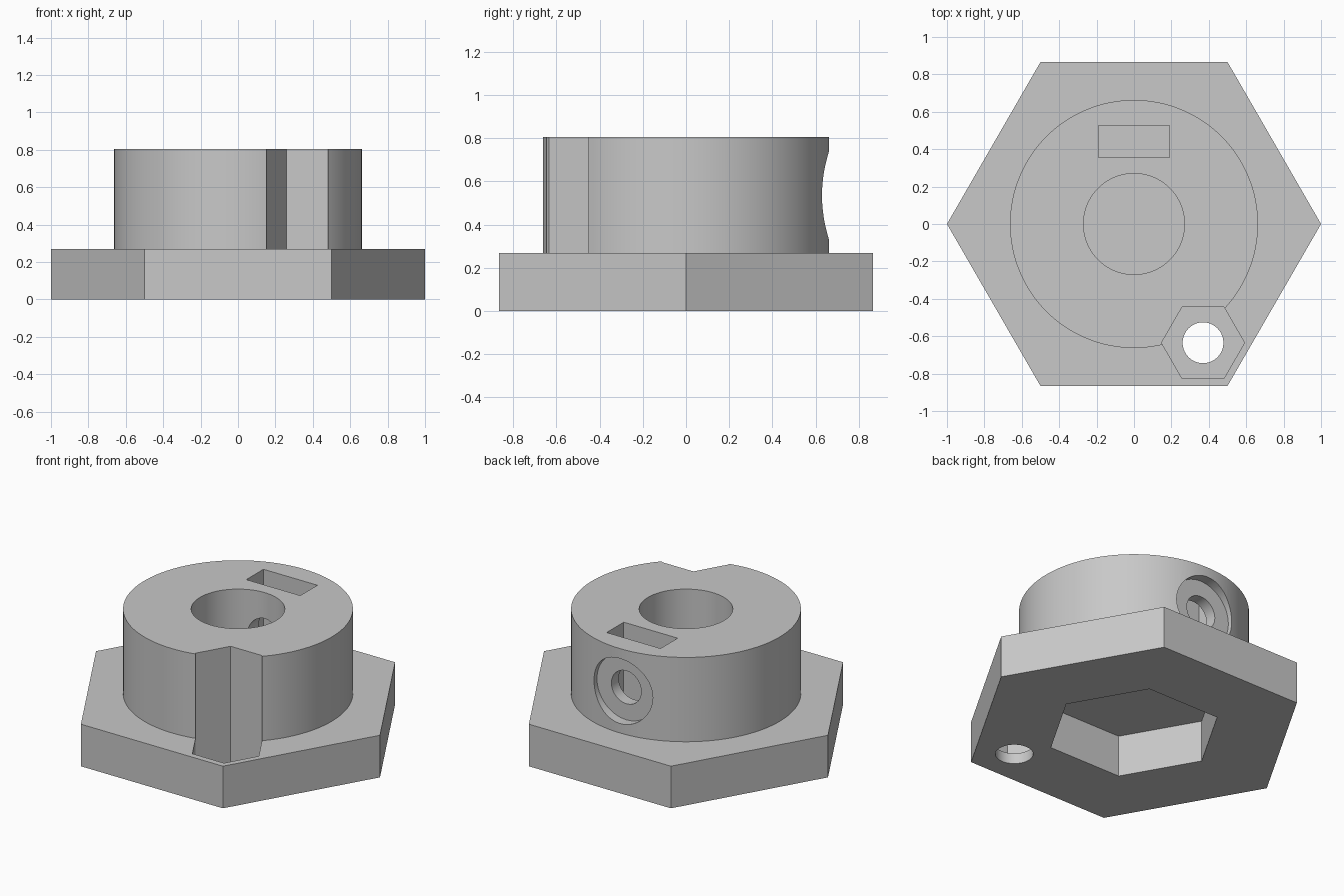
import bpy
from math import radians

old = bpy.data.objects.get("Cube")
if old:
    bpy.data.objects.remove(old, do_unlink=True)

grey = bpy.data.materials.new("plain grey")
grey.use_nodes = True
colour = (0.58, 0.58, 0.58, 1)
grey.diffuse_color = colour
grey.node_tree.nodes["Principled BSDF"].inputs["Base Color"].default_value = colour


def finish(ob, name):
    ob.name = name
    ob.data.materials.append(grey)
    return ob


def prism(name, sides, radius, x, y, z0, z1):
    """Upright prism with a corner pointing along +x."""
    bpy.ops.mesh.primitive_cylinder_add(
        vertices=sides, radius=radius, depth=z1 - z0,
        location=(x, y, (z0 + z1) / 2), rotation=(0, 0, radians(90)))
    return finish(bpy.context.object, name)


def cross_hole(name, radius, y0, y1, z):
    """Round cutter lying along y."""
    bpy.ops.mesh.primitive_cylinder_add(
        vertices=64, radius=radius, depth=y1 - y0,
        location=(0, (y0 + y1) / 2, z), rotation=(radians(90), 0, 0))
    return finish(bpy.context.object, name)


def box(name, x0, x1, y0, y1, z0, z1):
    bpy.ops.mesh.primitive_cube_add(
        size=1, location=((x0 + x1) / 2, (y0 + y1) / 2, (z0 + z1) / 2))
    ob = bpy.context.object
    ob.scale = (x1 - x0, y1 - y0, z1 - z0)
    return finish(ob, name)


def combine(body, tool, operation):
    tool.hide_render = True
    mod = body.modifiers.new(tool.name, 'BOOLEAN')
    mod.operation = operation
    mod.solver = 'EXACT'
    mod.object = tool
    bpy.context.view_layer.objects.active = body
    bpy.ops.object.modifier_apply(modifier=mod.name)
    bpy.data.objects.remove(tool, do_unlink=True)


BASE, TOP, MID = 0.268, 0.805, 0.535

# Hexagonal flange with a round hub on top
body = prism("hex_flange_hub", 6, 1, 0, 0, 0, BASE)
combine(body, prism("hub", 128, 0.663, 0, 0, 0.1, TOP), 'UNION')

# Blind bore in the top and hexagonal socket in the underside
combine(body, prism("bore", 96, 0.27, 0, 0, 0.285, 1), 'DIFFERENCE')
combine(body, prism("bottom_socket", 6, 0.51, 0, 0, -0.2, 0.265), 'DIFFERENCE')

# Corner nut recess and its screw hole
combine(body, prism("nut_recess", 6, 0.222, 0.369, -0.635, 0.067, 1), 'DIFFERENCE')
combine(body, prism("corner_hole", 64, 0.109, 0.369, -0.635, -0.2, 0.2), 'DIFFERENCE')

# Set screw at the back: nut slot, screw hole and counterbore
combine(body, box("nut_slot", -0.19, 0.19, 0.355, 0.527, 0.33, 1), 'DIFFERENCE')
combine(body, cross_hole("screw_hole", 0.105, 0.1, 0.9, MID), 'DIFFERENCE')
combine(body, cross_hole("counterbore", 0.207, 0.6, 0.9, MID), 'DIFFERENCE')

# One material slot, smooth round walls, sharp edges
body.data.materials.clear()
body.data.materials.append(grey)
bpy.ops.object.select_all(action='DESELECT')
body.select_set(True)
bpy.context.view_layer.objects.active = body
bpy.ops.object.transform_apply(location=True, rotation=True, scale=True)
bpy.ops.object.shade_smooth_by_angle(angle=radians(25))
